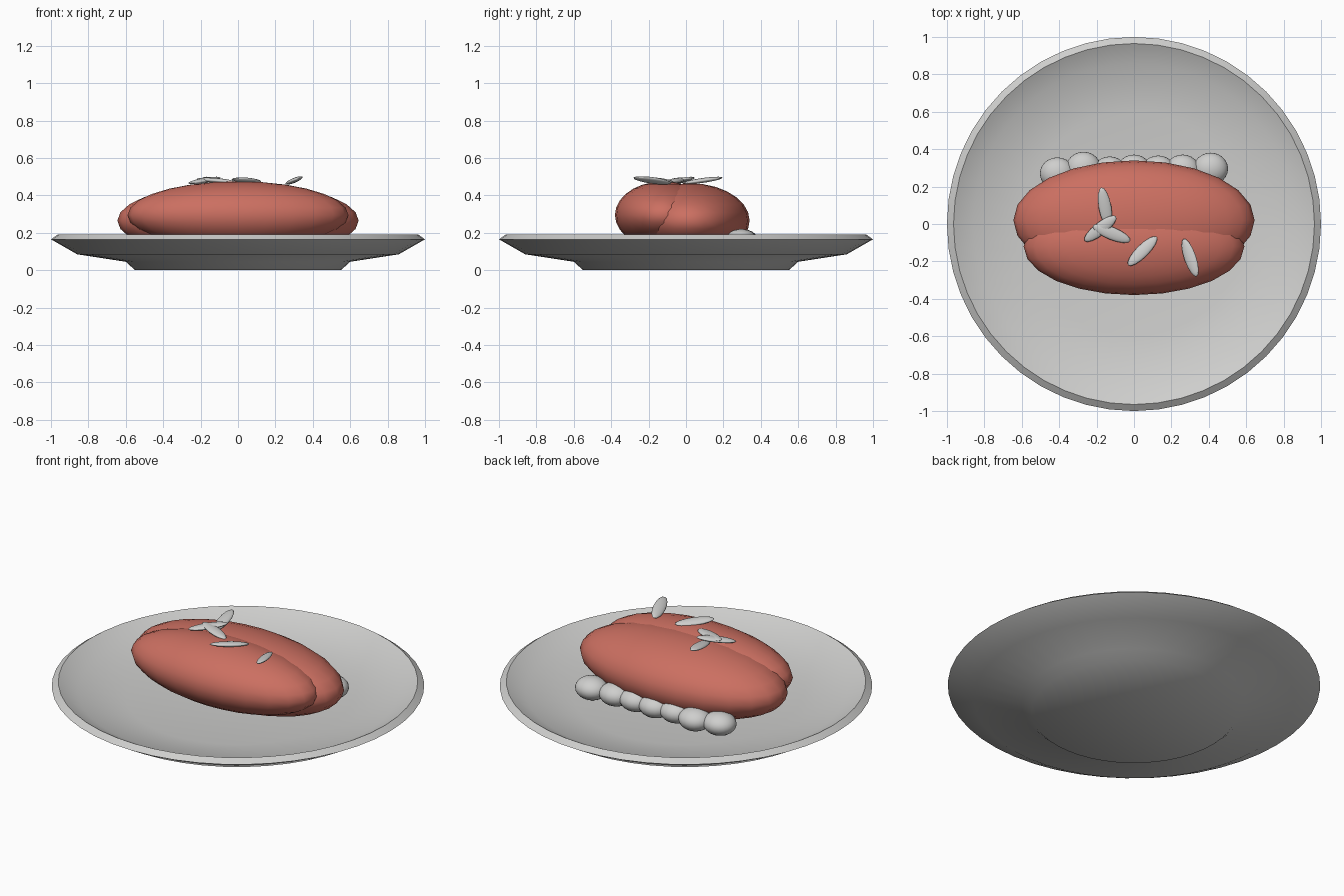
import bpy, bmesh, math
from mathutils import Matrix, Euler

cube = bpy.data.objects.get("Cube")
if cube:
    bpy.data.objects.remove(cube, do_unlink=True)


def material(name, rgb):
    mat = bpy.data.materials.new(name)
    mat.use_nodes = True
    colour = (*rgb, 1.0)
    mat.diffuse_color = colour
    mat.node_tree.nodes["Principled BSDF"].inputs["Base Color"].default_value = colour
    return mat


white = material("off white", (0.62, 0.62, 0.61))
salmon = material("salmon red", (0.60, 0.16, 0.12))


def finish(name, bm, mat, angle):
    bmesh.ops.recalc_face_normals(bm, faces=bm.faces)
    mesh = bpy.data.meshes.new(name)
    bm.to_mesh(mesh)
    bm.free()
    mesh.materials.append(mat)
    obj = bpy.data.objects.new(name, mesh)
    bpy.context.collection.objects.link(obj)
    bpy.ops.object.select_all(action='DESELECT')
    obj.select_set(True)
    bpy.context.view_layer.objects.active = obj
    bpy.ops.object.shade_smooth_by_angle(angle=math.radians(angle))
    return obj


def ellipsoid(name, centre, radii, mat, rotation=(0, 0, 0), segments=24, rings=14):
    bm = bmesh.new()
    bmesh.ops.create_uvsphere(bm, u_segments=segments, v_segments=rings, radius=1)
    turn = Euler([math.radians(a) for a in rotation]).to_matrix().to_4x4()
    bm.transform(Matrix.Translation(centre) @ turn @ Matrix.Diagonal((*radii, 1)))
    return finish(name, bm, mat, 80)


# Plate: a closed profile spun about the vertical axis
profile = [(0, 0), (0.55, 0), (0.60, 0.045), (0.86, 0.085), (1.0, 0.165),
           (0.965, 0.19), (0.86, 0.135), (0.60, 0.095), (0, 0.085)]
bm = bmesh.new()
points = [bm.verts.new((r, 0, z)) for r, z in profile]
edges = [bm.edges.new(pair) for pair in zip(points, points[1:])]
bmesh.ops.spin(bm, geom=points + edges, cent=(0, 0, 0), axis=(0, 0, 1),
               angle=math.tau, steps=48)
bmesh.ops.remove_doubles(bm, verts=bm.verts, dist=0.0001)
finish("plate", bm, white, 50)

# Two overlapping fillets
ellipsoid("back_fillet", (0, 0.02, 0.265), (0.645, 0.32, 0.20), salmon)
ellipsoid("front_fillet", (0, -0.12, 0.295), (0.59, 0.26, 0.18), salmon)

# Row of rounded grains behind the fillets
grains = [(-0.41, 0.27), (-0.27, 0.30), (-0.13, 0.275), (0, 0.285),
          (0.13, 0.28), (0.26, 0.285), (0.41, 0.295)]
for i, (x, y) in enumerate(grains):
    ellipsoid(f"grain_{i + 1}", (x, y, 0.157), (0.093, 0.086, 0.063), white)

# Scattered seeds on top: x, y, roll, pitch, yaw
seeds = [(-0.155, 0.09, 0, -8, 100), (-0.12, -0.05, 0, 4, -22),
         (-0.18, -0.025, 0, -8, 38), (0.045, -0.145, -10, 4, 45),
         (0.30, -0.18, 20, -8, -71)]
for i, (x, y, roll, pitch, yaw) in enumerate(seeds):
    ellipsoid(f"seed_{i + 1}", (x, y, 0.48), (0.108, 0.034, 0.013), white,
              (roll, pitch, yaw), 16, 10)
